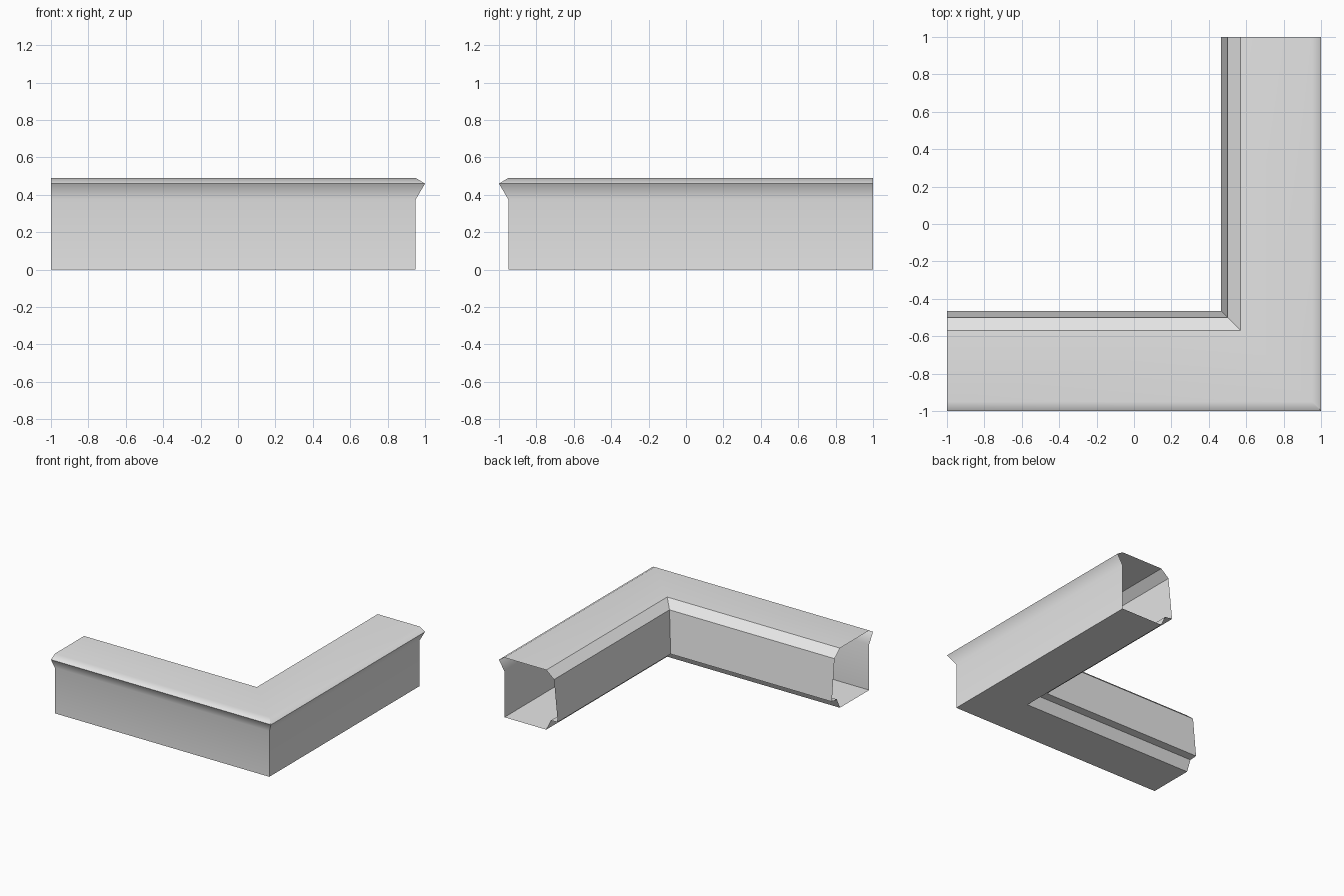
import bpy, bmesh, math

cube = bpy.data.objects.get("Cube")
if cube:
    bpy.data.objects.remove(cube, do_unlink=True)

# Plain grey material
grey = bpy.data.materials.new("light_grey")
grey.use_nodes = True
colour = (0.8, 0.8, 0.8, 1)
grey.diffuse_color = colour
grey.node_tree.nodes["Principled BSDF"].inputs["Base Color"].default_value = colour

# Cross-section: inset from the outer limit, height
profile = [(0.05, 0), (0.05, 0.375), (0, 0.46), (0.05, 0.49), (0.43, 0.49),
           (0.5, 0.43), (0.535, 0.09), (0.47, 0.085), (0.43, 0)]

# Sweep it along two arms that meet in a mitred corner, ends left open
bm = bmesh.new()
rings = []
for station in ("right_end", "corner", "back_end"):
    ring = []
    for inset, z in profile:
        x = -1 if station == "right_end" else 1 - inset
        y = 1 if station == "back_end" else inset - 1
        ring.append(bm.verts.new((x, y, z)))
    rings.append(ring)
for a, b in zip(rings, rings[1:]):
    for i in range(len(profile)):
        j = (i + 1) % len(profile)
        bm.faces.new((a[i], b[i], b[j], a[j]))
bmesh.ops.recalc_face_normals(bm, faces=bm.faces)

mesh = bpy.data.meshes.new("corner_trim")
bm.to_mesh(mesh)
bm.free()
mesh.materials.append(grey)
trim = bpy.data.objects.new("corner_trim", mesh)
bpy.context.collection.objects.link(trim)

# Soft shading under the lip, crisp elsewhere
bpy.context.view_layer.objects.active = trim
trim.select_set(True)
bpy.ops.object.shade_smooth_by_angle(angle=math.radians(35))
weighted = trim.modifiers.new("weighted_normals", "WEIGHTED_NORMAL")
weighted.keep_sharp = True
